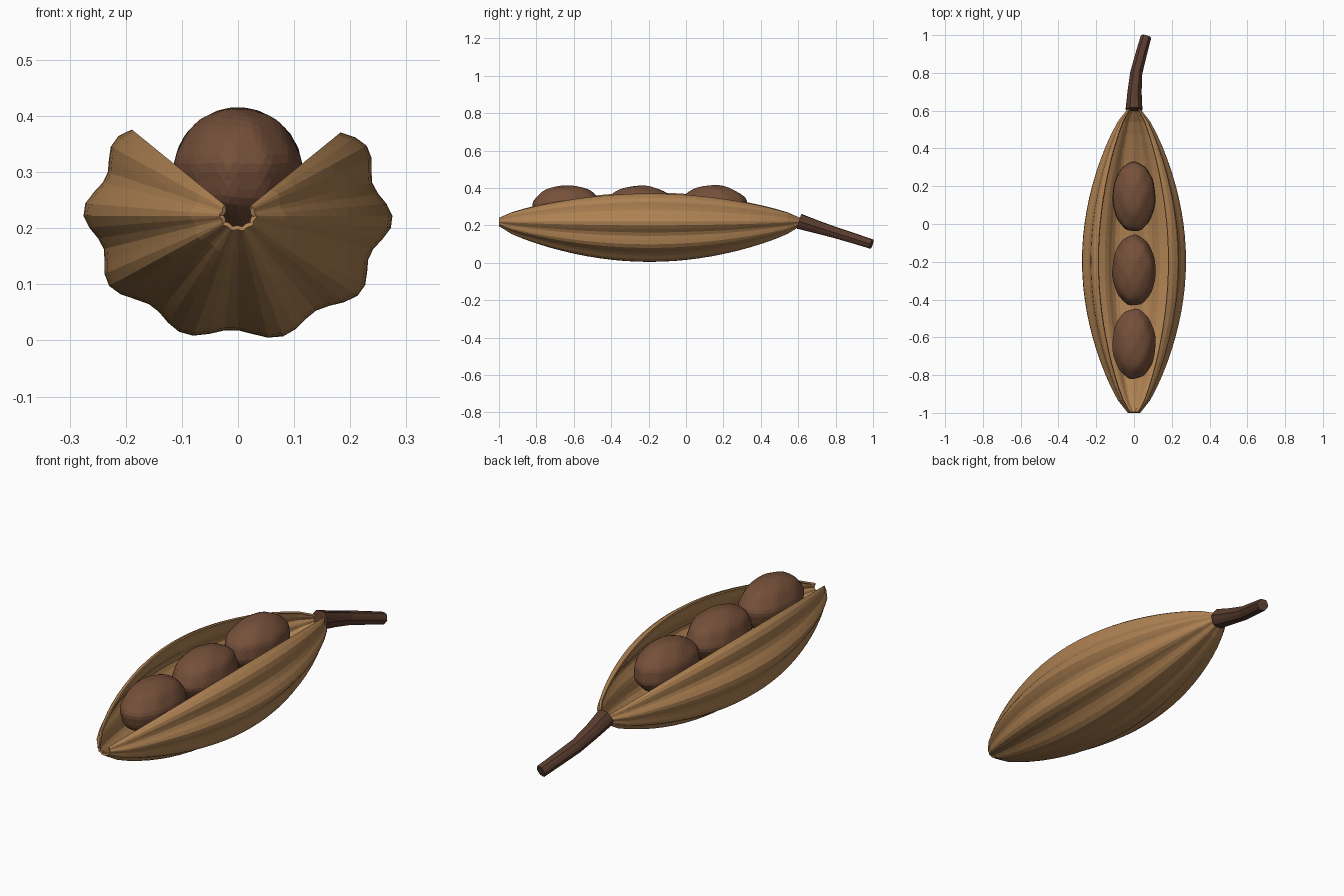
import bpy, bmesh, math
from mathutils import Vector

if "Cube" in bpy.data.objects:
    bpy.data.objects.remove(bpy.data.objects["Cube"])


def material(name, rgb):
    m = bpy.data.materials.new(name)
    m.diffuse_color = (*rgb, 1)
    m.use_nodes = True
    m.node_tree.nodes["Principled BSDF"].inputs["Base Color"].default_value = m.diffuse_color
    return m


def make_object(name, bm, mat):
    mesh = bpy.data.meshes.new(name)
    bm.to_mesh(mesh)
    bm.free()
    mesh.materials.append(mat)
    ob = bpy.data.objects.new(name, mesh)
    bpy.context.collection.objects.link(ob)
    return ob


def skin(bm, rings, closed):
    """Bridge successive rings of points with outward-facing quads."""
    rows = [[bm.verts.new(p) for p in ring] for ring in rings]
    n = len(rows[0])
    for a, b in zip(rows, rows[1:]):
        for j in range(n if closed else n - 1):
            k = (j + 1) % n
            bm.faces.new((a[j], b[j], b[k], a[k]))
    return rows


husk_mat = material("husk_brown", (0.42, 0.22, 0.085))
seed_mat = material("seed_brown", (0.18, 0.08, 0.042))
stem_mat = material("stem_brown", (0.10, 0.045, 0.028))

AXIS_Z = 0.222

# Split husk: ribbed spindle with a quarter of its round left open on top
SECTIONS, AROUND = 24, 48
rings = []
for i in range(SECTIONS + 1):
    t = i / SECTIONS
    f = 0.12 + 0.88 * max(0.0, math.sin(math.pi * t)) ** 0.75
    ring = []
    for j in range(AROUND + 1):
        a = math.radians(135 + 270 * j / AROUND)
        rib = 1 + 0.05 * math.cos(10 * (a + math.radians(2)))
        ring.append((0.263 * f * rib * math.cos(a), -1 + 1.61 * t,
                     AXIS_Z + 0.214 * f * rib * math.sin(a)))
    rings.append(ring)
bm = bmesh.new()
skin(bm, rings, False)
husk = make_object("husk", bm, husk_mat)
solid = husk.modifiers.new("thickness", 'SOLIDIFY')
solid.thickness = 0.008
solid.offset = -1

# Three lumpy seeds in a row
for n, y in enumerate((-0.635, -0.245, 0.145)):
    bm = bmesh.new()
    bmesh.ops.create_icosphere(bm, subdivisions=4, radius=1)
    for v in bm.verts:
        c = v.co.copy()
        lump = 1 + 0.015 * math.sin(9 * c.x + n) * math.sin(8 * c.y) \
            + 0.012 * math.sin(10 * c.z + 2 * n)
        v.co = Vector((0.114 * c.x, 0.185 * c.y, 0.114 * c.z)) * lump
        v.co += Vector((0, y, 0.3))
    make_object(f"seed_{n + 1}", bm, seed_mat)

# Bent, tapering stem
path = [(0, 0.605, 0.222, 0.043), (0.003, 0.70, 0.192, 0.036),
        (0.012, 0.80, 0.161, 0.031), (0.038, 0.90, 0.130, 0.029),
        (0.064, 0.992, 0.100, 0.027)]
points = [Vector(p[:3]) for p in path]
rings = []
for i, c in enumerate(points):
    d = (points[min(i + 1, 4)] - points[max(i - 1, 0)]).normalized()
    side = d.cross(Vector((0, 0, 1))).normalized()
    up = side.cross(d)
    rings.append([c + path[i][3] * (1 + 0.04 * (-1) ** j)
                  * (side * math.cos(j * math.tau / 12) + up * math.sin(j * math.tau / 12))
                  for j in range(12)])
bm = bmesh.new()
rows = skin(bm, rings, True)
bm.faces.new(rows[0])
bm.faces.new(rows[-1][::-1])
bmesh.ops.recalc_face_normals(bm, faces=bm.faces)
make_object("stem", bm, stem_mat)
